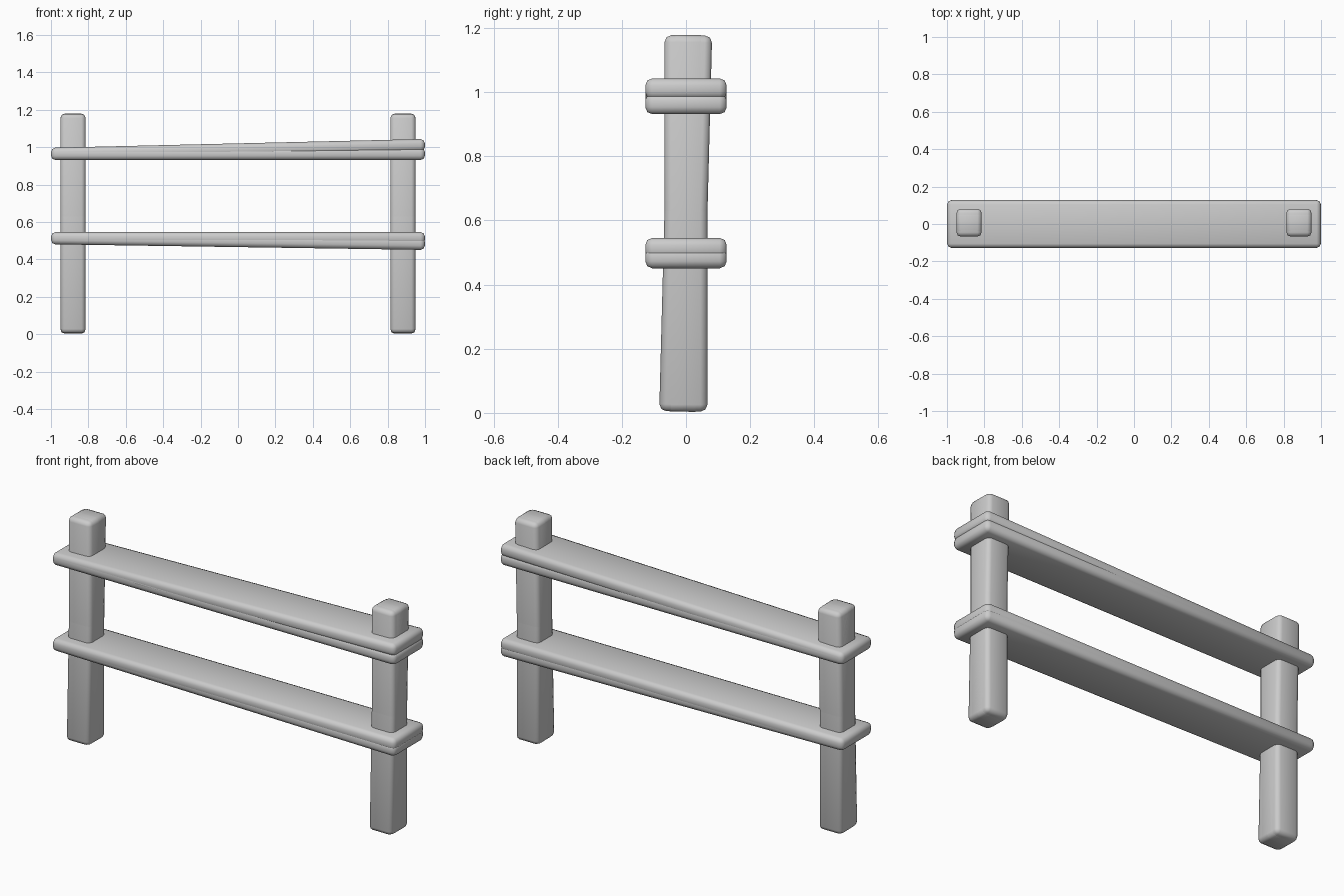
import bpy, math

if "Cube" in bpy.data.objects:
    bpy.data.objects.remove(bpy.data.objects["Cube"])


def beam(name, size, loc, rot=(0, 0, 0), bevel=0.022):
    """Softly bevelled, smooth-shaded timber."""
    bpy.ops.mesh.primitive_cube_add(size=1, location=loc)
    ob = bpy.context.object
    ob.name = name
    ob.scale = size
    bpy.ops.object.transform_apply(location=False, rotation=False, scale=True)
    ob.rotation_euler = rot
    m = ob.modifiers.new("Soft edges", 'BEVEL')
    m.width = bevel
    m.segments = 2
    bpy.ops.object.shade_smooth()
    return ob


# Posts: each an upright timber overlapped by a slightly leaning one
post = (0.134, 0.134, 1.174)
for side, s in (("left", -1), ("right", 1)):
    beam(side + "_post", post, (s * 0.882, 0, 0.591))
    beam(side + "_post_leaning", post, (s * 0.882, -0.001, 0.591),
         (-math.atan(0.031 / 1.174), 0, 0))

# Rails: a level plank overlapped by one that diverges towards +x
plank = (1.998, 0.254, 0.065)
for name, z, drift in (("upper_rail", 0.964, 0.047), ("lower_rail", 0.513, -0.030)):
    beam(name, plank, (0, 0, z))
    beam(name + "_sloping", plank, (0, 0, z + drift / 2),
         (0, -math.atan(drift / 2), 0))
